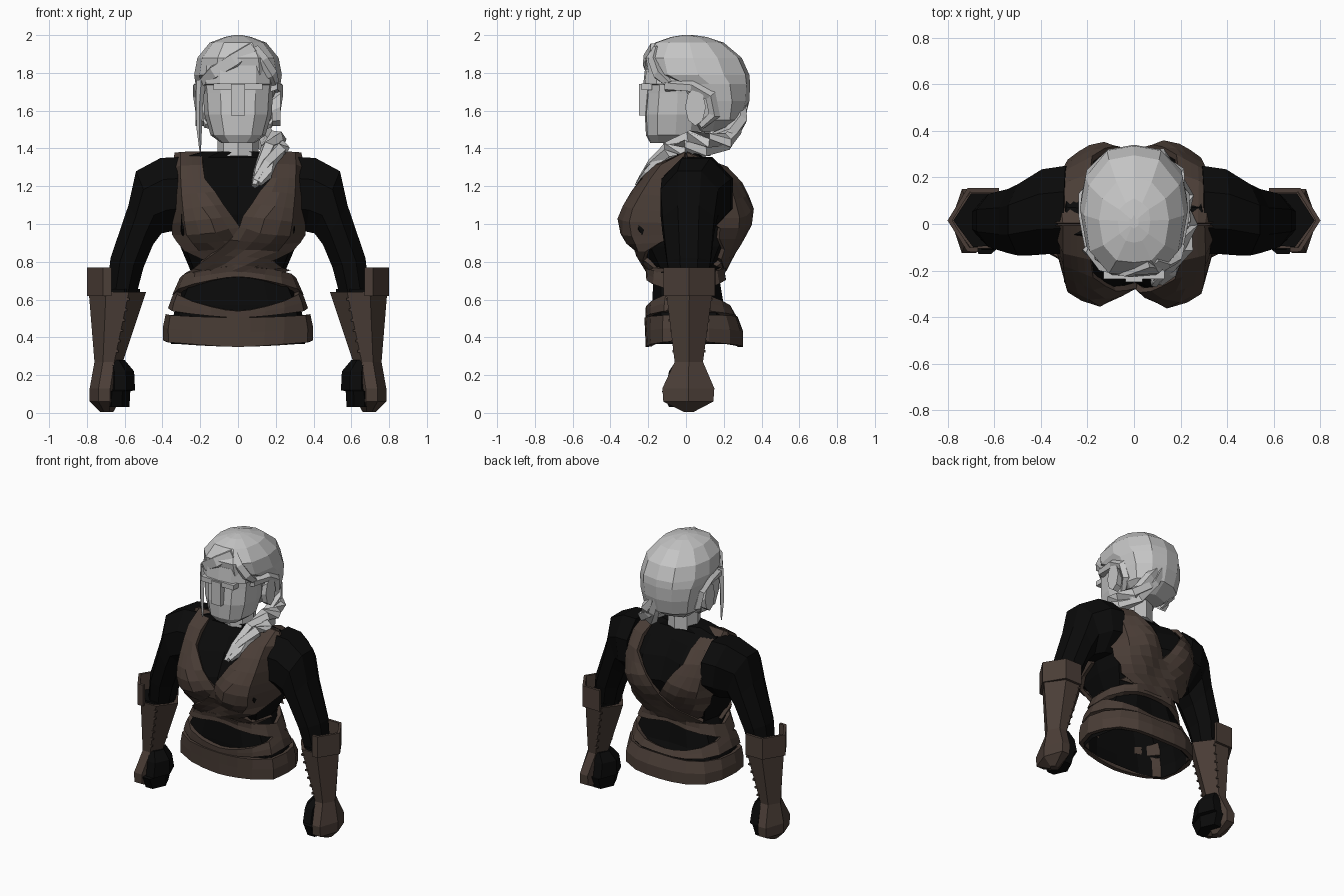
import bpy, bmesh, math
from mathutils import Vector
from mathutils.bvhtree import BVHTree

if "Cube" in bpy.data.objects:
    bpy.data.objects.remove(bpy.data.objects["Cube"])


def material(name, col):
    m = bpy.data.materials.new(name)
    m.diffuse_color = (*col, 1)
    m.use_nodes = True
    m.node_tree.nodes["Principled BSDF"].inputs["Base Color"].default_value = m.diffuse_color
    return m


GREY = material("pale_grey", (0.56, 0.56, 0.56))
BROWN = material("leather_brown", (0.070, 0.048, 0.038))
BLACK = material("cloth_black", (0.003, 0.003, 0.003))


def make(name, verts, faces, mat, mirror=False, thick=0):
    me = bpy.data.meshes.new(name)
    me.from_pydata([tuple(v) for v in verts], [], faces)
    bm = bmesh.new()
    bm.from_mesh(me)
    bmesh.ops.recalc_face_normals(bm, faces=bm.faces)
    bm.to_mesh(me)
    bm.free()
    me.materials.append(mat)
    ob = bpy.data.objects.new(name, me)
    bpy.context.collection.objects.link(ob)
    if thick:
        s = ob.modifiers.new("thickness", 'SOLIDIFY')
        s.thickness, s.offset = thick, 0
    if mirror:
        ob.modifiers.new("mirror", 'MIRROR').use_clip = False
    return ob


def loft(name, rings, mat, mirror=False, bottom=True):
    n = len(rings[0])
    faces = [(i * n + j, i * n + (j + 1) % n, (i + 1) * n + (j + 1) % n, (i + 1) * n + j)
             for i in range(len(rings) - 1) for j in range(n)]
    faces.append(tuple(range((len(rings) - 1) * n, len(rings) * n)))
    if bottom:
        faces.append(tuple(range(n)))
    return make(name, [p for r in rings for p in r], faces, mat, mirror)


def sheet(name, rows, mat, mirror=False, thick=0.03, closed=False):
    n = len(rows[0])
    m = n if closed else n - 1
    faces = [(i * n + j, i * n + (j + 1) % n, (i + 1) * n + (j + 1) % n, (i + 1) * n + j)
             for i in range(len(rows) - 1) for j in range(m)]
    return make(name, [p for r in rows for p in r], faces, mat, mirror, thick)


def tube(name, pts, radii, mat, sides=5, flat=1.0, mirror=False):
    pts = [Vector(p) for p in pts]
    rings = []
    for i, p in enumerate(pts):
        t = (pts[min(i + 1, len(pts) - 1)] - pts[max(i - 1, 0)]).normalized()
        u = t.cross(Vector((0, 1, 0.2))).normalized()
        v = t.cross(u)
        rings.append([p + radii[i] * (u * math.cos(a) + v * math.sin(a) * flat)
                      for a in [2 * math.pi * k / sides for k in range(sides)]])
    return loft(name, rings, mat, mirror)


def box(name, x, y, z, mat, mirror=False):
    return loft(name, [[(x[0], y[0], k), (x[1], y[0], k), (x[1], y[1], k), (x[0], y[1], k)]
                       for k in z], mat, mirror)


def sym(half):
    # half section runs front centre to back centre, completed by reflection
    return half + [(-x, y, z) for x, y, z in reversed(half) if abs(x) > 1e-6]


# torso: z, half width, front centre, front bust, back blade, back centre
def torso_ring(z, w, f0, f1, b1, b0):
    return sym([(0, f0, z), (.5 * w, f1, z), (.92 * w, f1 * .75, z), (w, 0, z),
                (.9 * w, b1 * .72, z), (.45 * w, b1, z), (0, b0, z)])


torso = loft("torso", [torso_ring(*r) for r in [
    (.365, .355, -.17, -.165, .26, .26), (.45, .355, -.175, -.17, .26, .26),
    (.57, .33, -.18, -.18, .2, .19), (.75, .25, -.17, -.17, .17, .16),
    (.88, .305, -.2, -.25, .24, .22), (.97, .325, -.25, -.335, .30, .27),
    (1.05, .325, -.23, -.33, .335, .29), (1.2, .325, -.15, -.23, .28, .23),
    (1.3, .325, -.10, -.13, .19, .16), (1.352, .32, -.06, -.06, .1, .1),
    (1.385, .18, -.08, -.06, .09, .1)]], BLACK, bottom=False)
bm = bmesh.new()
bm.from_mesh(torso.data)
bvh = BVHTree.FromBMesh(bm)
bm.free()


# crossing vest straps draped on the torso, front (side -1) and back (side 1)
def drape(x, z, side, off):
    if z >= 1.355:
        return Vector((x, 0, 1.372))
    d = Vector((0, -side, 0))
    hit, nrm, _, _ = bvh.ray_cast(Vector((x, side, z)), d)
    if hit is None:
        hit, nrm, _, _ = bvh.find_nearest(Vector((x, side * .15, z)))
    if nrm.dot(Vector((x, side * .3, 0))) < 0:
        nrm = -nrm
    return hit + nrm * off


def strap(name, rows, side, flip, off):
    out = []
    for (a, b), (c, d) in zip(rows, rows[1:]):
        for k in range(2):
            t = k / 2
            p, q = Vector(a).lerp(Vector(c), t), Vector(b).lerp(Vector(d), t)
            out.append([p.lerp(q, s / 5) for s in range(6)])
    out.append([Vector(rows[-1][0]).lerp(Vector(rows[-1][1]), s / 5) for s in range(6)])
    sheet(name, [[drape(p.x * flip, p.y, side, off) for p in r] for r in out], BROWN, thick=.025)


FRONT = [((.19, 1.36), (.325, 1.36)), ((.17, 1.22), (.32, 1.22)), ((.09, 1.09), (.32, 1.06)),
         ((0, .98), (.32, .95)), ((-.1, .89), (.27, .87)), ((-.19, .81), (.1, .79)),
         ((-.25, .75), (-.12, .71))]
BACK = [((.19, 1.36), (.325, 1.36)), ((.17, 1.2), (.32, 1.2)), ((.09, 1.08), (.31, 1.03)),
        ((0, .97), (.29, .93)), ((-.12, .88), (.25, .83)), ((-.24, .79), (.08, .74))]
for flip, tag, off in ((1, "left", .026), (-1, "right", .018)):
    strap("vest_front_" + tag, FRONT, -1, flip, off)
    strap("vest_back_" + tag, BACK, 1, flip, off)


# belts wrapped round the waist; c is 1 at front and back, 0 at the sides
def belt(name, low, high, off, n=20):
    rows = []
    for t in (0, .5, 1):
        row = []
        for k in range(n):
            a = 2 * math.pi * k / n
            c = abs(math.sin(a))
            lo, hi = low[0] + low[1] * c, high[0] + high[1] * c
            d = Vector((math.cos(a), math.sin(a), 0))
            z = lo + (hi - lo) * t
            hit = bvh.ray_cast(Vector((0, 0, max(z, .37))), d)[0]
            p = hit + d * off
            row.append((p.x, p.y, z))
        rows.append(row)
    sheet(name, rows, BROWN, closed=True)


belt("hip_belt", (.385, -.035), (.52, -.015), .028)
belt("lower_sash", (.55, -.045), (.66, -.12), .022)
belt("upper_sash", (.62, .10), (.71, .07), .026)

# arms: outer x,z / inner x,z / y range
arm = []
for ox, oz, ix, iz, y0, y1 in [
        (.30, 1.355, .28, .97, -.13, .25), (.41, 1.35, .36, .96, -.13, .235),
        (.54, 1.28, .405, .95, -.135, .17), (.58, 1.1, .45, .89, -.125, .15),
        (.675, .82, .50, .77, -.10, .13), (.70, .6, .545, .6, -.07, .1)]:
    ring = []
    for k in range(8):
        a = math.pi * (k + .5) / 4
        s, h = .5 + .54 * math.cos(a), (y0 + y1) / 2 + (y1 - y0) * .54 * math.sin(a)
        ring.append((ix + (ox - ix) * s, h, iz + (oz - iz) * s))
    arm.append(ring)
loft("arms", arm, BLACK, True)


def hexring(z, x0, x1, y0, y1):
    d, m = x1 - x0, (y0 + y1) / 2
    return [(x0, m, z), (x0 + .3 * d, y0, z), (x0 + .7 * d, y0, z),
            (x1, m, z), (x0 + .7 * d, y1, z), (x0 + .3 * d, y1, z)]


# bracers with hand guards, raised cuffs, laces and fists
loft("bracers", [hexring(*r) for r in [
    (.64, .487, .79, -.105, .14), (.27, .61, .76, -.06, .09), (.13, .63, .785, -.125, .15),
    (.06, .63, .785, -.12, .145), (.005, .66, .73, -.01, .04)]], BROWN, True)
sheet("cuffs", [[(.67, -.11, z), (.71, -.11, z), (.79, .015, z), (.71, .145, z), (.58, .145, z)]
                for z in (.62, .70, .77)], BROWN, True, .02)
loft("cuff_linings", [[(.52, .015, z), (.60, -.09, z), (.69, -.10, z), (.775, .015, z),
                       (.70, .13, z), (.58, .13, z)] for z in (.63, .655)], BLACK, True)
loft("fists", [hexring(*r) for r in [
    (.28, .6, .70, -.05, .08), (.22, .55, .70, -.09, .1), (.12, .545, .70, -.11, .12),
    (.115, .57, .71, -.128, .12), (.03, .575, .71, -.09, .09)]], BLACK, True)
for i in range(6):
    z = .32 + .055 * i
    t = (z - .27) / .37
    x = .655 - .077 * t
    for y in (-.06 - .045 * t, .09 + .05 * t):
        box("lace", (x - .012, x + .006), (y - .006, y + .006), (z, z + .012), BROWN, True)


# head
def head_ring(z, w, f, b):
    m = (f + b) / 2
    return sym([(0, f, z), (.5 * w, f + .008, z), (.88 * w, f + (m - f) * .4, z), (w, m, z),
                (.9 * w, b + (m - b) * .5, z), (.5 * w, b - .02, z), (0, b, z)])


loft("face", [head_ring(*r) for r in [
    (1.43, .09, -.19, .03), (1.47, .145, -.212, .1), (1.58, .178, -.218, .12),
    (1.69, .185, -.208, .12), (1.735, .19, -.205, .12), (1.742, .192, -.226, .12),
    (1.84, .19, -.215, .12)]], GREY)
box("nose", (-.036, .036), (-.248, -.19), (1.575, 1.74), GREY)
box("brow", (-.13, .13), (-.236, -.18), (1.71, 1.745), GREY)
loft("neck", [[(.108 * math.cos(a), .02 + .11 * math.sin(a), z)
               for a in [math.pi * k / 4 for k in range(8)]] for z in (1.36, 1.5)], GREY)

# hair
loft("hair", [head_ring(*r) for r in [
    (1.49, .12, .06, .22), (1.55, .19, .0, .31), (1.65, .21, -.03, .335),
    (1.74, .225, -.09, .34), (1.79, .232, -.205, .335), (1.88, .215, -.22, .295),
    (1.96, .15, -.165, .2), (1.99, .07, -.08, .11), (2.0, .02, -.02, .04)]], GREY)
loft("ears", [[(x, .05 + .055 * s * math.cos(a), 1.62 + .1 * s * math.sin(a) + dz)
               for a in [math.pi * k / 4 for k in range(8)]]
              for x, s, dz in ((.18, .8, -.02), (.225, 1, .0))], GREY, True)
tube("ear_loops", [(.185, -.11, 1.73), (.205, .03, 1.73), (.205, .13, 1.68), (.19, .15, 1.58),
                   (.16, .08, 1.52)], [.03, .033, .033, .033, .02], GREY, 5, 1, True)
tube("fringe_right", [(.08, -.165, 1.93), (-.02, -.195, 1.86), (-.12, -.175, 1.80),
                      (-.185, -.11, 1.75)], [.04, .055, .05, .03], GREY, 5, .7)
tube("fringe_left", [(.08, -.155, 1.93), (.12, -.17, 1.86), (.165, -.145, 1.79),
                     (.19, -.09, 1.74)], [.03, .045, .045, .03], GREY, 5, .7)
tube("side_lock", [(-.195, -.11, 1.76), (-.205, -.115, 1.62), (-.205, -.115, 1.50),
                   (-.20, -.115, 1.385)], [.025, .018, .014, .004], GREY, 4)

# ponytail: three twisted strands swept over the left shoulder
path = [(.03, .29, 1.62), (.09, .28, 1.53), (.15, .22, 1.45), (.19, .11, 1.42),
        (.20, .0, 1.42), (.185, -.10, 1.38), (.14, -.19, 1.29), (.095, -.25, 1.215)]
size = [.04, .05, .055, .055, .06, .055, .045, .025]
for s in range(3):
    pts = []
    for i, p in enumerate(path):
        a = 2.1 * s + .9 * i
        r = size[i] * .6
        pts.append((p[0] + r * math.cos(a), p[1] + r * .5 * math.sin(a), p[2] + r * math.sin(a)))
    tube("ponytail_strand", pts, [.75 * k for k in size], GREY, 5)
